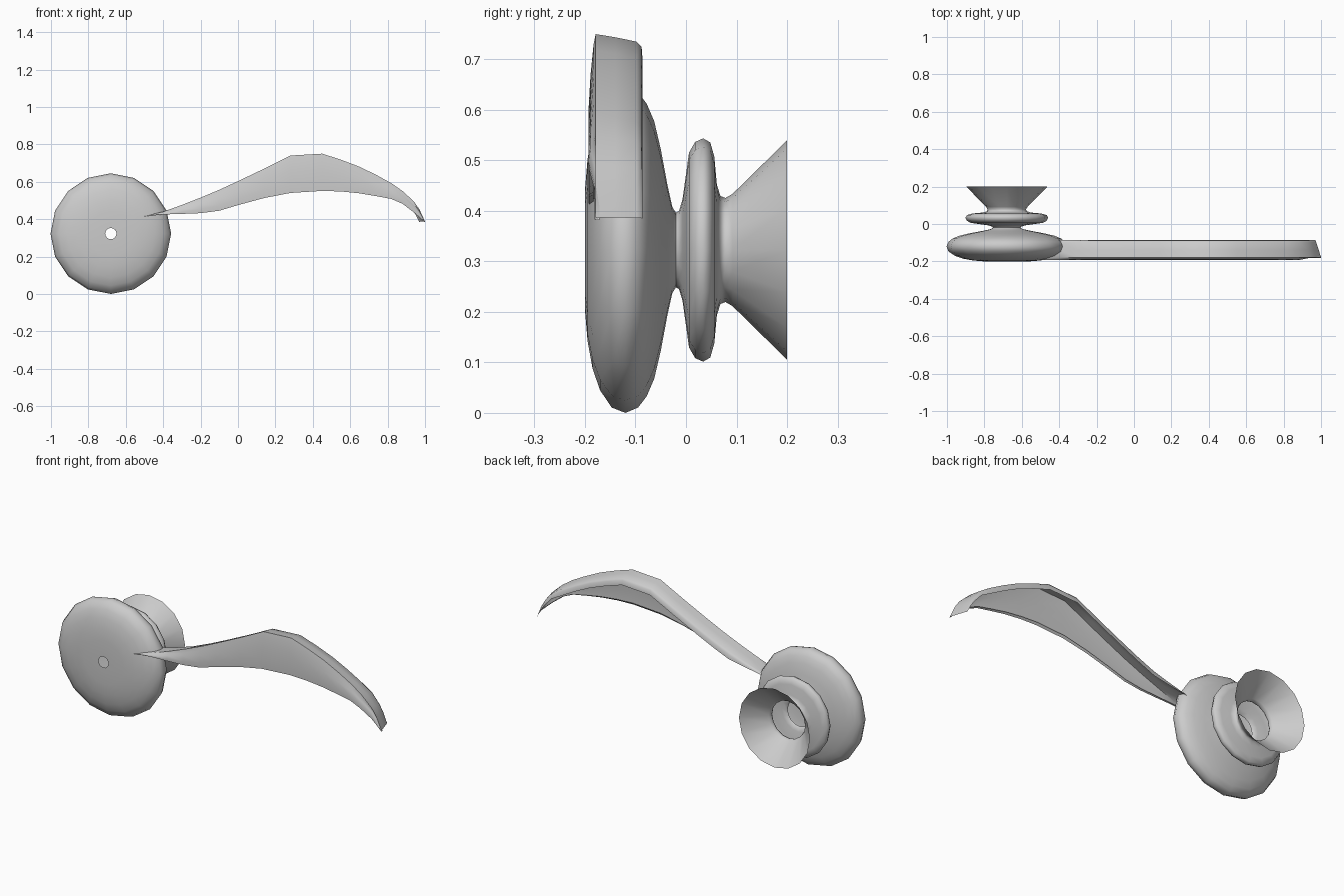
import bpy, bmesh
from math import sin, cos, pi, radians

if "Cube" in bpy.data.objects:
    bpy.data.objects.remove(bpy.data.objects["Cube"])


def grid_object(name, rows, closed=False, angle=60):
    """Skin rows of points into a smooth shaded sheet."""
    bm = bmesh.new()
    grid = [[bm.verts.new(p) for p in row] for row in rows]
    n = len(grid[0])
    for a, b in zip(grid, grid[1:]):
        for j in range(n if closed else n - 1):
            k = (j + 1) % n
            bm.faces.new((a[j], a[k], b[k], b[j]))
    bmesh.ops.remove_doubles(bm, verts=bm.verts, dist=0.0005)
    bmesh.ops.recalc_face_normals(bm, faces=bm.faces)
    mesh = bpy.data.meshes.new(name)
    bm.to_mesh(mesh)
    bm.free()
    ob = bpy.data.objects.new(name, mesh)
    bpy.context.collection.objects.link(ob)
    bpy.ops.object.select_all(action='DESELECT')
    ob.select_set(True)
    bpy.context.view_layer.objects.active = ob
    bpy.ops.object.shade_smooth_by_angle(angle=radians(angle))
    return ob


# Turned knob: disc, neck, ring and open flare, as (y, radius)
profile = [(-.2, .03), (-.2, .12), (-.195, .18), (-.185, .235), (-.17, .278),
           (-.147, .312), (-.12, .3225), (-.095, .312), (-.078, .29),
           (-.063, .255), (-.05, .2), (-.037, .13), (-.027, .085),
           (-.02, .074), (-.014, .077), (-.007, .1), (0, .15), (.006, .193),
           (.018, .214), (.034, .221), (.048, .213), (.056, .185),
           (.061, .13), (.068, .107), (.078, .103), (.092, .111), (.2, .217)]
SIDES = 16
grid_object("rosette", [[(-.68 + r * cos(2 * pi * i / SIDES), y,
                          .3225 + r * sin(2 * pi * i / SIDES))
                         for i in range(SIDES)] for y, r in profile], closed=True)

# Lever: hollow shell with top panel, front panel and short back lip
stations = [(-.5, .417, .414), (-.4, .44, .425), (-.3, .476, .428),
            (-.2, .515, .432), (-.1, .557, .445), (0, .603, .475),
            (.14, .67, .513), (.28, .74, .54), (.45, .75, .551),
            (.55, .718, .548), (.65, .68, .538), (.74, .636, .523),
            (.82, .592, .508), (.88, .55, .482), (.94, .495, .436),
            (.97, .452, .41), (1.0, .387, .382)]
rows = []
for x, top, low in stations:
    h = top - low
    lip = min(.025, .3 * h)
    dx = -.03 * max(0, (x - .88) / .12)   # slanted tip
    tuck = .012 if x > .9 else 0
    rows.append([(x + dx, -.086, top - 2 * lip),
                 (x + dx, -.088, top - lip),
                 (x + dx * .85, -.098, top - lip * .6),
                 (x + dx * .4, -.14, top - lip * .25),
                 (x, -.179, top),
                 (x, -.183 + tuck, top - lip * .8),
                 (x, -.189 + tuck, top - .4 * h),
                 (x, -.193 + tuck, top - .75 * h),
                 (x, -.192 + tuck, low),
                 (x, -.183 + tuck, low + .06 * h)])
grid_object("lever", rows, angle=50)
